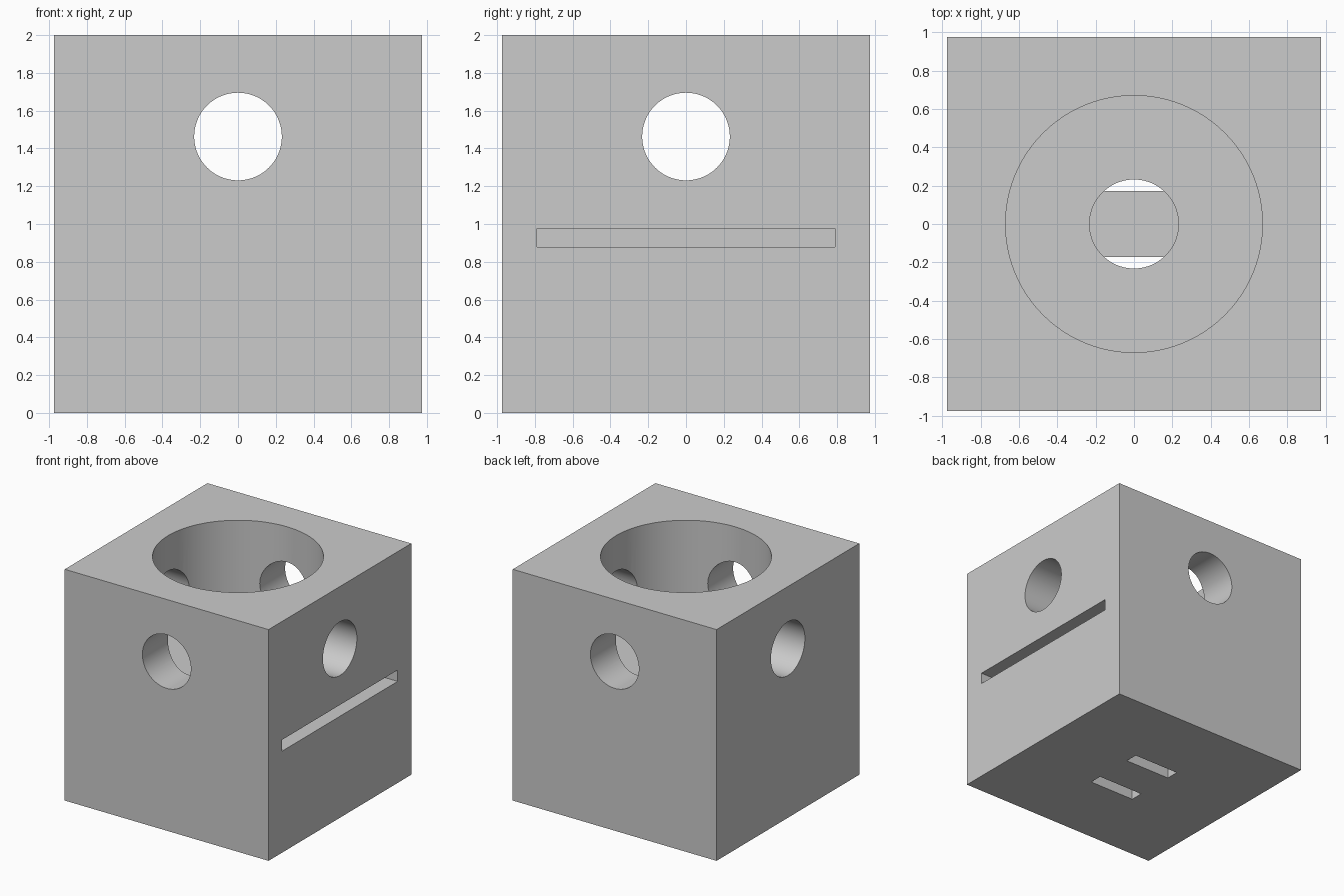
import bpy
from math import pi

if "Cube" in bpy.data.objects:
    bpy.data.objects.remove(bpy.data.objects["Cube"], do_unlink=True)

SIDE, HEIGHT = 1.95, 2.0
PORT_R, PORT_Z = 0.232, 1.463
BORE_R, BORE_FLOOR = 0.67, 1.22
SLIDE_Z = (0.878, 0.976)
SLIDE_MID = sum(SLIDE_Z) / 2

grey = bpy.data.materials.new("plain grey")
grey.use_nodes = True
colour = (0.6, 0.6, 0.6, 1)
grey.diffuse_color = colour
grey.node_tree.nodes["Principled BSDF"].inputs["Base Color"].default_value = colour


def box(name, x, y, z):
    """Box from (low, high) ranges on each axis."""
    ranges = (x, y, z)
    bpy.ops.mesh.primitive_cube_add(size=1, location=[(a + b) / 2 for a, b in ranges])
    ob = bpy.context.object
    ob.name = name
    ob.scale = [b - a for a, b in ranges]
    bpy.ops.object.transform_apply(location=True, rotation=True, scale=True)
    return ob


def cylinder(name, radius, length, centre_z, rotation=(0, 0, 0)):
    bpy.ops.mesh.primitive_cylinder_add(vertices=96, radius=radius, depth=length,
                                        location=(0, 0, centre_z), rotation=rotation)
    ob = bpy.context.object
    ob.name = name
    bpy.ops.object.transform_apply(location=True, rotation=True, scale=True)
    return ob


# Solid block
half = SIDE / 2
block = box("block", (-half, half), (-half, half), (0, HEIGHT))
block.data.materials.append(grey)

# Wide bore from the top, and the narrow drop hole in its floor
cutters = [
    cylinder("bore_cutter", BORE_R, 1.0, BORE_FLOOR + 0.5),
    cylinder("drop_hole_cutter", PORT_R, 1.3 - SLIDE_MID, (1.3 + SLIDE_MID) / 2),
]

# Round ports straight through both directions
cutters.append(cylinder("side_port_cutter", PORT_R, 3, PORT_Z, (0, pi / 2, 0)))
cutters.append(cylinder("front_port_cutter", PORT_R, 3, PORT_Z, (pi / 2, 0, 0)))

# Flat slide slot, open on the left side
cutters.append(box("slide_slot_cutter", (-0.79, 1.2), (-0.79, 0.79), SLIDE_Z))

# Pair of slots rising from the underside to the slide slot
for name, y in (("front", (-0.285, -0.171)), ("back", (0.171, 0.285))):
    cutters.append(box(name + "_base_slot_cutter", (-0.22, 0.22), y, (-0.2, SLIDE_MID)))

# Cut the block
for cutter in cutters:
    cutter.hide_render = True
    mod = block.modifiers.new(cutter.name, "BOOLEAN")
    mod.operation = "DIFFERENCE"
    mod.solver = "EXACT"
    mod.object = cutter

bpy.ops.object.select_all(action="DESELECT")
block.select_set(True)
bpy.context.view_layer.objects.active = block
for mod in list(block.modifiers):
    bpy.ops.object.modifier_apply(modifier=mod.name)
for cutter in cutters:
    bpy.data.objects.remove(cutter, do_unlink=True)

# One material, smooth round walls with crisp edges
block.data.materials.clear()
block.data.materials.append(grey)
bpy.ops.object.shade_smooth_by_angle(angle=pi / 6)
